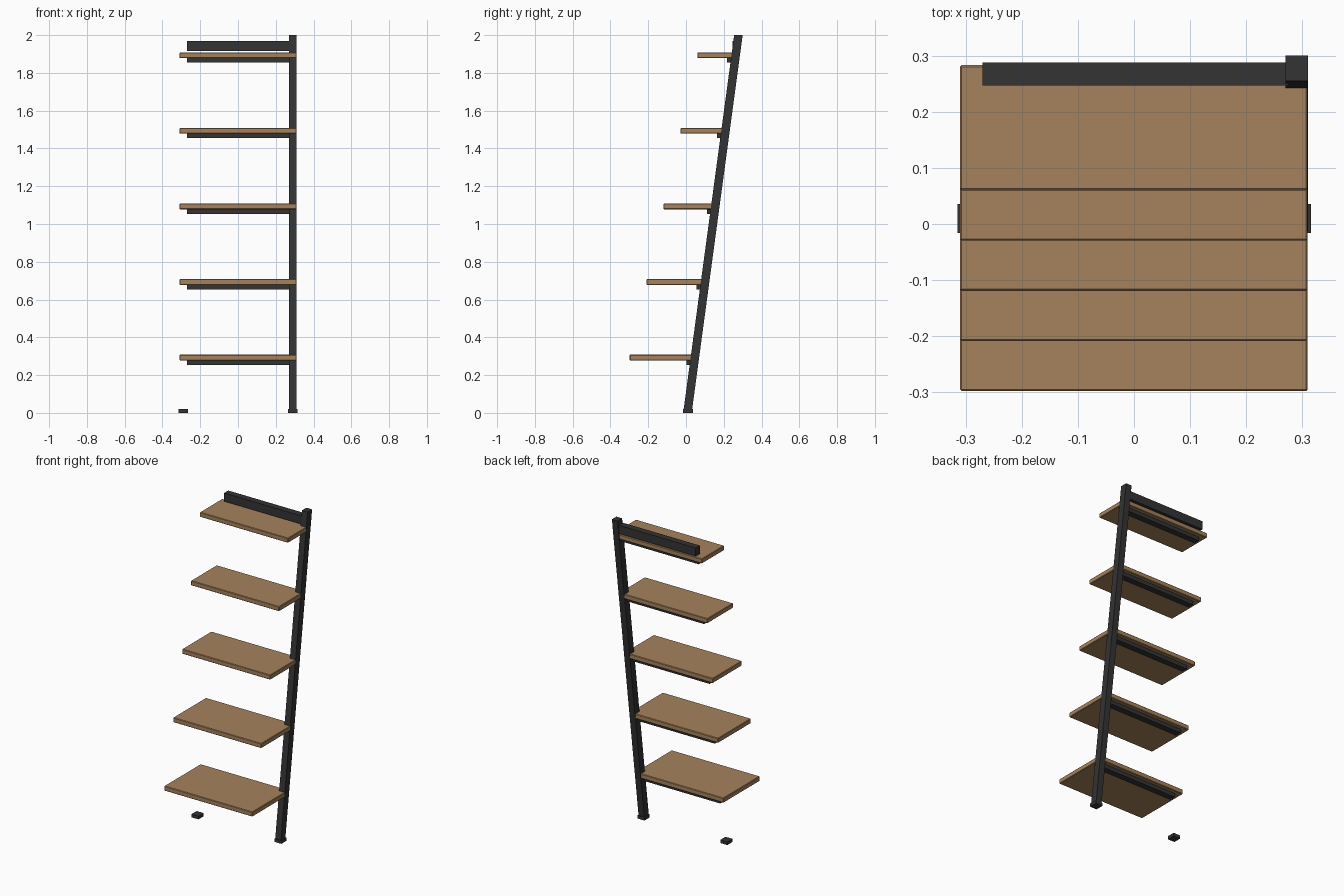
import bpy, bmesh
from mathutils import Vector

if "Cube" in bpy.data.objects:
    bpy.data.objects.remove(bpy.data.objects["Cube"])


def material(name, rgb):
    m = bpy.data.materials.new(name)
    m.diffuse_color = (*rgb, 1)
    m.use_nodes = True
    m.node_tree.nodes["Principled BSDF"].inputs["Base Color"].default_value = m.diffuse_color
    return m


WOOD = material("warm wood", (0.376, 0.223, 0.107))
METAL = material("dark metal", (0.033, 0.033, 0.033))
SLOPE = 0.135  # backward lean of the post per unit of height


def box(name, x, y, z, mat, lean=0.0, bevel=0.0):
    """Box from (min, max) ranges, optionally sheared backwards with height."""
    bm = bmesh.new()
    bmesh.ops.create_cube(bm, size=1)
    for v in bm.verts:
        a, b, c = (r[0] + (k + 0.5) * (r[1] - r[0]) for r, k in zip((x, y, z), v.co))
        v.co = Vector((a, b + lean * c, c))
    if bevel:
        bmesh.ops.bevel(bm, geom=bm.edges[:], offset=bevel, segments=1, affect='EDGES')
    me = bpy.data.meshes.new(name)
    bm.to_mesh(me)
    bm.free()
    me.materials.append(mat)
    ob = bpy.data.objects.new(name, me)
    bpy.context.collection.objects.link(ob)
    return ob


# Leaning post on the right side
box("right_post", (0.27, 0.31), (-0.015, 0.03), (0, 2.0), METAL, lean=SLOPE)

# Feet on both sides
for side, s in (("left", -1), ("right", 1)):
    box(side + "_foot", sorted((s * 0.266, s * 0.315)), (-0.016, 0.036), (0, 0.02), METAL)

# Shelves get shallower upwards, each with a support rail underneath
for i in range(5):
    z = 0.293 + 0.4 * i
    front = -0.298 + 0.0895 * i
    back = 0.067 + 0.054 * i
    box(f"shelf_{i + 1}", (-0.31, 0.3095), (front, back), (z - 0.015, z + 0.015), WOOD, bevel=0.003)
    rail = 0.002 + 0.054 * i
    box(f"shelf_rail_{i + 1}", (-0.27, 0.275), (rail, rail + 0.04), (z - 0.039, z - 0.014), METAL)

# Back rail above the top shelf
box("top_back_rail", (-0.27, 0.275), (0.247, 0.288), (1.916, 1.969), METAL)
